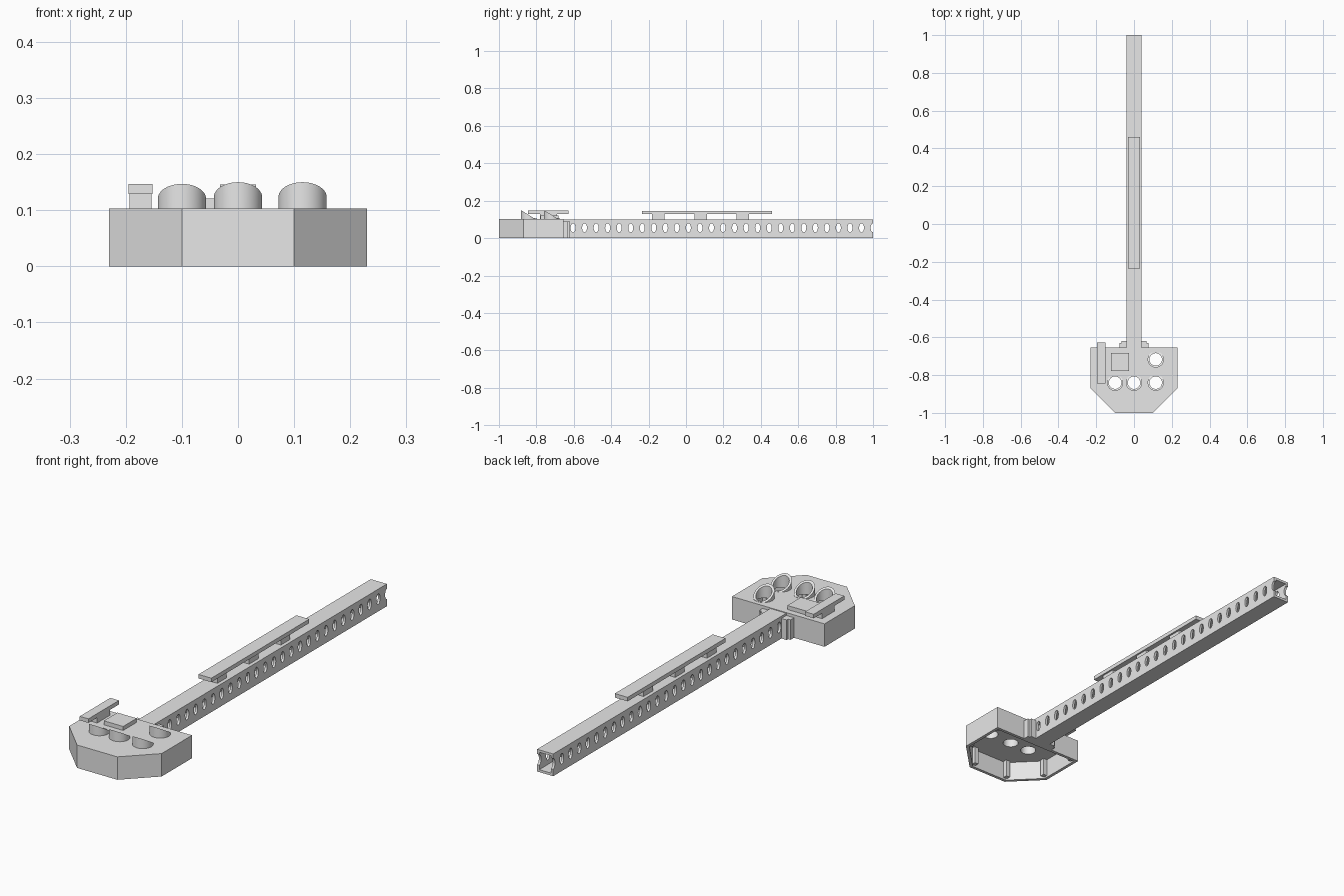
import bpy, bmesh, math
from mathutils import Matrix, Vector

cube = bpy.data.objects.get("Cube")
if cube:
    bpy.data.objects.remove(cube, do_unlink=True)

GREY = (0.8, 0.8, 0.8, 1.0)
grey = bpy.data.materials.new("plain_grey")
grey.use_nodes = True
grey.diffuse_color = GREY
grey.node_tree.nodes["Principled BSDF"].inputs["Base Color"].default_value = GREY


def finish(bm, name):
    bmesh.ops.recalc_face_normals(bm, faces=bm.faces)
    mesh = bpy.data.meshes.new(name)
    bm.to_mesh(mesh)
    bm.free()
    mesh.materials.append(grey)
    obj = bpy.data.objects.new(name, mesh)
    bpy.context.collection.objects.link(obj)
    return obj


def add_box(bm, x, y, z):
    lo, hi = Vector((x[0], y[0], z[0])), Vector((x[1], y[1], z[1]))
    m = Matrix.Translation((lo + hi) / 2) @ Matrix.Diagonal((*(hi - lo), 1))
    bmesh.ops.create_cube(bm, size=1, matrix=m)


def boxes(name, *items):
    bm = bmesh.new()
    for item in items:
        add_box(bm, *item)
    return finish(bm, name)


def prism(name, outline, z0, z1):
    bm = bmesh.new()
    face = bm.faces.new([bm.verts.new((x, y, z0)) for x, y in outline])
    ext = bmesh.ops.extrude_face_region(bm, geom=[face])
    tops = [v for v in ext["geom"] if isinstance(v, bmesh.types.BMVert)]
    bmesh.ops.translate(bm, verts=tops, vec=(0, 0, z1 - z0))
    return finish(bm, name)


def cut(obj, *cutters):
    for c in cutters:
        mod = obj.modifiers.new("cut", 'BOOLEAN')
        mod.operation, mod.solver, mod.object = 'DIFFERENCE', 'EXACT', c
    deps = bpy.context.evaluated_depsgraph_get()
    mesh = bpy.data.meshes.new_from_object(obj.evaluated_get(deps))
    obj.modifiers.clear()
    obj.data = mesh
    for c in cutters:
        bpy.data.objects.remove(c, do_unlink=True)


def smooth(obj):
    bpy.ops.object.select_all(action='DESELECT')
    obj.select_set(True)
    bpy.context.view_layer.objects.active = obj
    bpy.ops.object.shade_smooth_by_angle(angle=math.radians(30))


# Hollow head, open underneath
TOP, CEILING = 0.103, 0.088
BACK = -0.655


def head_outline(t):
    half = [(0.1 - t * 0.45, -1 + t), (0.23 - t, -0.87 + t * 0.45), (0.23 - t, BACK - t)]
    return half + [(-x, y) for x, y in reversed(half)]


hood_places = [(-0.1, -0.84, 0.147), (0, -0.84, 0.15),
               (0.115, -0.84, 0.15), (0.115, -0.717, 0.15)]
OUTER, INNER = 0.043, 0.033

head = prism("head", head_outline(0), 0, TOP)
cavity = prism("cavity_cutter", head_outline(0.014), -0.05, CEILING)
bm = bmesh.new()
for x, y, _ in hood_places:
    bmesh.ops.create_cone(bm, cap_ends=True, segments=48, radius1=INNER, radius2=INNER,
                          depth=0.2, matrix=Matrix.Translation((x, y, 0.1)))
cut(head, cavity, finish(bm, "hole_cutter"))
smooth(head)

# Inner corner posts of the head
for side, s in (("left", 1), ("right", -1)):
    for label, cx, cy in (("front", 0.09, -0.975), ("middle", 0.207, -0.86),
                          ("back", 0.207, -0.678)):
        boxes(f"{side}_{label}_post", (sorted((s * cx - 0.01, s * cx + 0.01)),
              (cy - 0.01, cy + 0.01), (0.008, 0.09)))

# Obliquely cut hoods around the holes
for i, (cx, cy, high) in enumerate(hood_places):
    bm = bmesh.new()
    loops = []
    n = 48
    for r, is_top in ((OUTER, False), (OUTER, True), (INNER, True), (INNER, False)):
        ring = []
        for k in range(n):
            a = math.tau * k / n
            dy = r * math.sin(a)
            z = max(TOP + 0.001, high - 0.62 * (dy + OUTER)) if is_top else TOP
            ring.append(bm.verts.new((cx + r * math.cos(a), cy + dy, z)))
        loops.append(ring)
    for j in range(4):
        a, b = loops[j], loops[(j + 1) % 4]
        for k in range(n):
            m = (k + 1) % n
            bm.faces.new((a[k], a[m], b[m], b[k]))
    smooth(finish(bm, f"hood_{i + 1}"))

# Square plate and raised side bar on the head
boxes("square_plate", ((-0.122, -0.026), (-0.778, -0.682), (0.1, 0.121)))
boxes("side_bar", ((-0.195, -0.152), (-0.845, -0.628), (0.129, 0.147)))
boxes("side_bar_foot", ((-0.193, -0.154), (-0.78, -0.69), (0.1, 0.13)))

# Hollow beam with a row of oval holes through both sides
beam = boxes("beam", ((-0.04, 0.04), (BACK - 0.005, 1), (0, 0.1)))
bore = boxes("bore_cutter", ((-0.029, 0.029), (-0.64, 1.1), (0.011, 0.089)))
bm = bmesh.new()
for i in range(27):
    m = (Matrix.Translation((0, -0.604 + i * 0.0617, 0.055))
         @ Matrix.Diagonal((1, 0.013, 0.024, 1)) @ Matrix.Rotation(math.pi / 2, 4, 'Y'))
    bmesh.ops.create_cone(bm, cap_ends=True, segments=24, radius1=1, radius2=1,
                          depth=0.2, matrix=m)
cut(beam, bore, finish(bm, "oval_cutter"))
smooth(beam)

# Clips that hold the beam to the head
for side, s in (("left", 1), ("right", -1)):
    boxes(f"{side}_clip",
          (sorted((s * 0.039, s * 0.066)), (BACK - 0.005, -0.62), (0, 0.09)),
          (sorted((s * 0.065, s * 0.078)), (BACK - 0.005, -0.63), (0, 0.09)))

# Long rail on three feet
boxes("rail", ((-0.032, 0.032), (-0.235, 0.46), (0.128, 0.146)))
for i, y in enumerate((-0.148, 0.078, 0.303)):
    boxes(f"rail_foot_{i + 1}", ((-0.024, 0.024), (y - 0.033, y + 0.033), (0.098, 0.13)))
